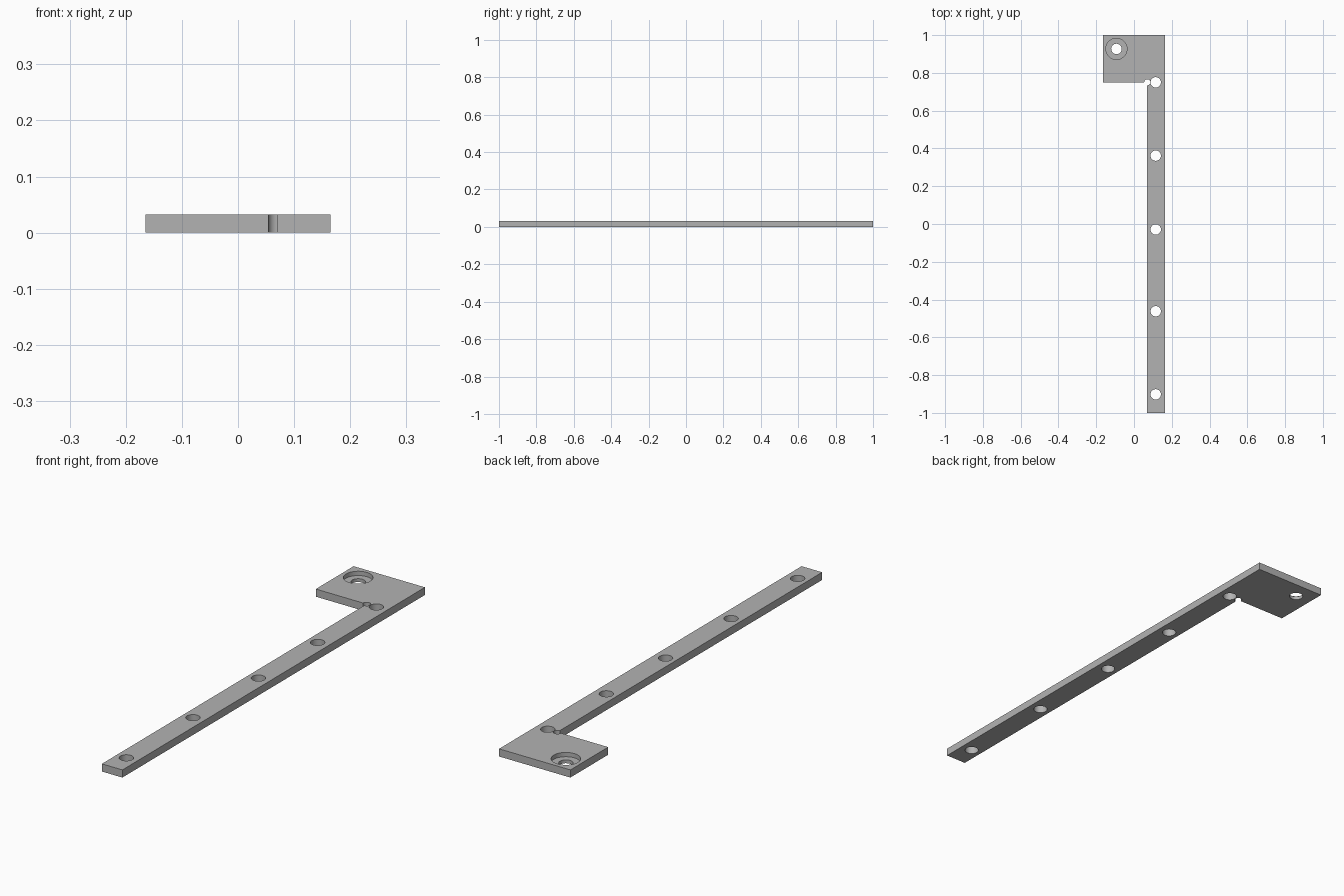
import bpy, bmesh, math

cube = bpy.data.objects.get("Cube")
if cube:
    bpy.data.objects.remove(cube, do_unlink=True)

THICK = 0.032
LEFT, RIGHT, INNER = -0.165, 0.165, 0.07
SHOULDER = 0.75

grey = bpy.data.materials.new("machined grey")
grey.use_nodes = True
colour = (0.45, 0.45, 0.45, 1)
grey.diffuse_color = colour
grey.node_tree.nodes["Principled BSDF"].inputs["Base Color"].default_value = colour


def add_object(name, bm):
    mesh = bpy.data.meshes.new(name)
    bm.to_mesh(mesh)
    bm.free()
    mesh.materials.append(grey)
    obj = bpy.data.objects.new(name, mesh)
    bpy.context.collection.objects.link(obj)
    return obj


def drill(target, name, x, y, radius, bottom=-0.05):
    """Cut a round hole from above down to the given height."""
    bm = bmesh.new()
    top = 0.1
    bmesh.ops.create_cone(bm, cap_ends=True, segments=48, radius1=radius,
                          radius2=radius, depth=top - bottom)
    bmesh.ops.translate(bm, verts=bm.verts, vec=(x, y, (top + bottom) / 2))
    cutter = add_object(name, bm)
    cutter.hide_render = True
    cutter.hide_set(True)
    mod = target.modifiers.new(name, 'BOOLEAN')
    mod.operation = 'DIFFERENCE'
    mod.solver = 'EXACT'
    mod.object = cutter
    return cutter


# L-shaped plate: long arm with a square tab at the back
outline = [(INNER, -1), (RIGHT, -1), (RIGHT, 1), (LEFT, 1),
           (LEFT, SHOULDER), (INNER, SHOULDER)]
bm = bmesh.new()
face = bm.faces.new([bm.verts.new((x, y, 0)) for x, y in outline])
extruded = bmesh.ops.extrude_face_region(bm, geom=[face])["geom"]
bmesh.ops.translate(bm, vec=(0, 0, THICK),
                    verts=[g for g in extruded if isinstance(g, bmesh.types.BMVert)])
bmesh.ops.recalc_face_normals(bm, faces=bm.faces)
plate = add_object("bracket_plate", bm)

# Row of through holes along the arm
cutters = [drill(plate, f"arm_hole_{i}", 0.115, y, 0.0275)
           for i, y in enumerate((0.75, 0.362, -0.029, -0.462, -0.902), 1)]

# Counterbored hole in the tab, and the round relief in the inner corner
cutters += [
    drill(plate, "tab_hole", -0.093, 0.927, 0.0275),
    drill(plate, "tab_counterbore", -0.093, 0.927, 0.056, bottom=0.014),
    drill(plate, "corner_relief", INNER, SHOULDER, 0.016),
]

# Apply the cuts, remove the cutters and smooth the hole walls
bpy.ops.object.select_all(action='DESELECT')
bpy.context.view_layer.objects.active = plate
plate.select_set(True)
for mod in list(plate.modifiers):
    bpy.ops.object.modifier_apply(modifier=mod.name)
for cutter in cutters:
    bpy.data.objects.remove(cutter, do_unlink=True)
bpy.ops.object.shade_smooth_by_angle(angle=math.radians(30))
